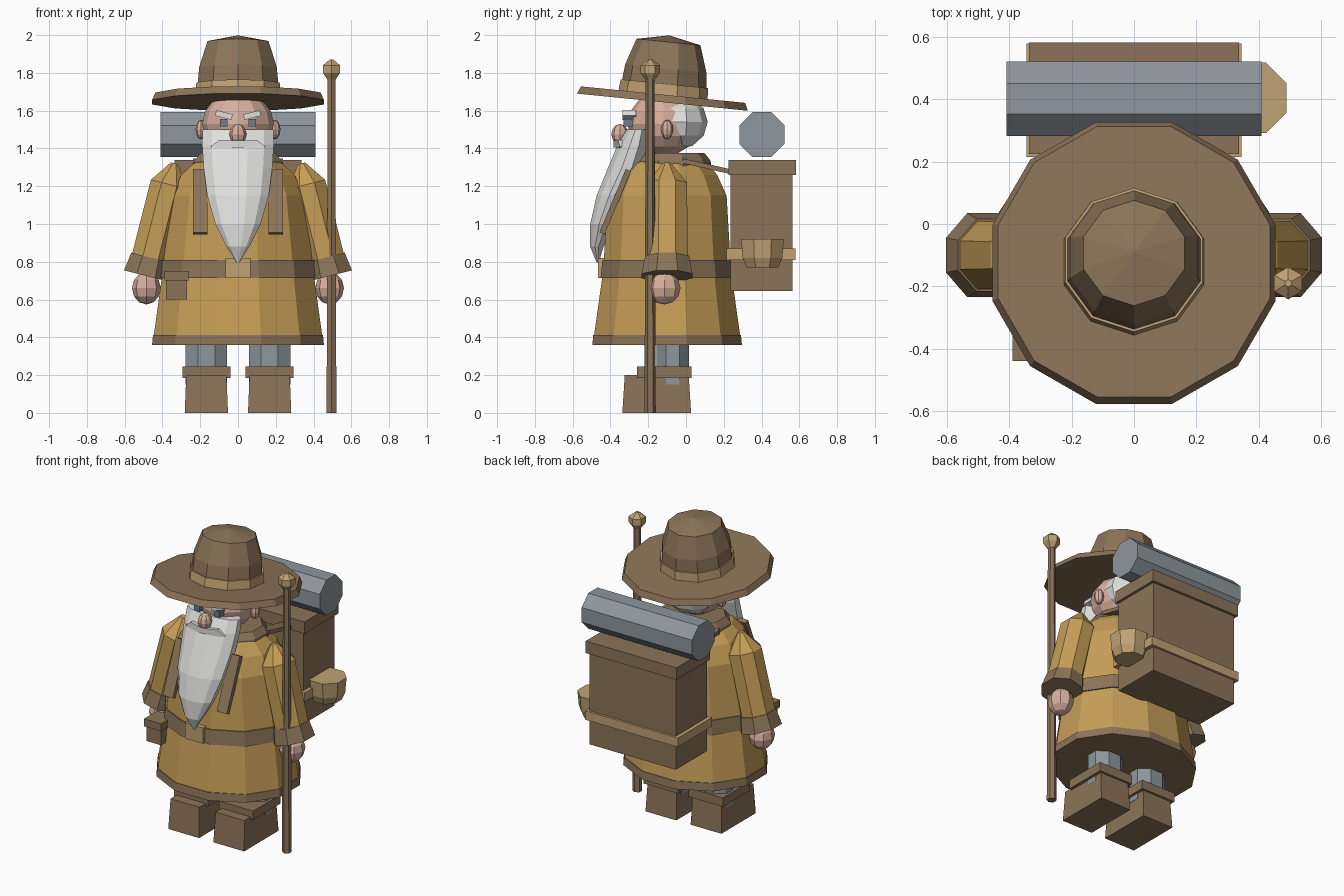
import bpy, bmesh, math
from mathutils import Vector

cube = bpy.data.objects.get("Cube")
if cube:
    bpy.data.objects.remove(cube, do_unlink=True)


def material(name, r, g, b):
    m = bpy.data.materials.new(name)
    m.use_nodes = True
    col = (r, g, b, 1)
    m.diffuse_color = col
    m.node_tree.nodes["Principled BSDF"].inputs["Base Color"].default_value = col
    return m


BROWN = material("brown leather", .262, .175, .098)
OCHRE = material("ochre cloth", .56, .34, .095)
TAN = material("tan", .53, .36, .175)
SKIN = material("skin", .69, .43, .34)
WHITE = material("white hair", .74, .74, .73)
GREY = material("blue grey cloth", .27, .31, .34)
EYE = material("eye blue", .15, .21, .28)


def finish(name, bm, mat, loc=(0, 0, 0), rot=(0, 0, 0)):
    bmesh.ops.recalc_face_normals(bm, faces=bm.faces)
    me = bpy.data.meshes.new(name)
    bm.to_mesh(me)
    bm.free()
    me.materials.append(mat)
    ob = bpy.data.objects.new(name, me)
    ob.location, ob.rotation_euler = loc, rot
    bpy.context.collection.objects.link(ob)
    return ob


def loft(name, mat, n, rings, loc=(0, 0, 0), rot=(0, 0, 0), flat=True):
    """Stack of n-sided rings (z, rx, ry, y offset); flat puts a side on each axis."""
    bm = bmesh.new()
    k = 1 / math.cos(math.pi / n) if flat else 1
    start = math.pi / n if flat else math.pi / 2
    loops = []
    for z, rx, ry, *off in rings:
        yc = off[0] if off else 0
        angles = [start + i * math.tau / n for i in range(n)]
        loops.append([bm.verts.new((rx * k * math.cos(a), yc + ry * k * math.sin(a), z)) for a in angles])
    for a, b in zip(loops, loops[1:]):
        for i in range(n):
            j = (i + 1) % n
            bm.faces.new((a[i], a[j], b[j], b[i]))
    bm.faces.new(loops[0])
    bm.faces.new(loops[-1])
    return finish(name, bm, mat, loc, rot)


def box(name, mat, x, y, z, taper=1, rot=(0, 0, 0)):
    """Box from (min, max) ranges, top scaled by taper."""
    size = Vector((x[1] - x[0], y[1] - y[0], z[1] - z[0]))
    bm = bmesh.new()
    bmesh.ops.create_cube(bm, size=1)
    for v in bm.verts:
        if v.co.z > 0:
            v.co.x *= taper
            v.co.y *= taper
        v.co *= size
    return finish(name, bm, mat, (sum(x) / 2, sum(y) / 2, sum(z) / 2), rot)


def ball(name, mat, loc, radii, seg=8, rows=6):
    bm = bmesh.new()
    bmesh.ops.create_uvsphere(bm, u_segments=seg, v_segments=rows, radius=1)
    bmesh.ops.scale(bm, vec=radii, verts=bm.verts)
    return finish(name, bm, mat, loc)


def beam(name, mat, x, p, q, width, thick):
    """Flat strap between two (y, z) points."""
    dy, dz = q[0] - p[0], q[1] - p[1]
    h = math.hypot(dy, dz) / 2
    cy, cz = (p[0] + q[0]) / 2, (p[1] + q[1]) / 2
    return box(name, mat, (x - width / 2, x + width / 2), (cy - thick / 2, cy + thick / 2),
               (cz - h, cz + h), rot=(-math.atan2(dy, dz), 0, 0))


# Robe, hem, belt and collar
body = (0, -.1, 0)
loft("robe", OCHRE, 12, [(.40, .447, .388), (.72, .403, .343), (.81, .393, .335), (1.15, .35, .315),
                         (1.26, .30, .265), (1.32, .235, .215), (1.345, .17, .16)], body)
loft("hem", BROWN, 12, [(.36, .455, .396), (.412, .45, .391)], body)
loft("belt", BROWN, 12, [(.715, .412, .352), (.81, .402, .342)], body)
loft("collar", BROWN, 10, [(1.29, .235, .205), (1.335, .23, .20), (1.375, .2, .17)], (0, -.08, 0))
box("belt_buckle", TAN, (-.067, .067), (-.467, -.43), (.715, .82))
box("belt_pouch", BROWN, (-.38, -.27), (-.43, -.3), (.6, .72))
box("pouch_flap", BROWN, (-.39, -.262), (-.44, -.3), (.70, .75))

# Head and face
ball("head", SKIN, (0, -.12, 1.53), (.19, .19, .17), 12, 8)
ball("hair", WHITE, (0, -.045, 1.54), (.185, .16, .145), 10, 6)
ball("nose", SKIN, (0, -.35, 1.475), (.045, .045, .055), 8, 6)
loft("beard", WHITE, 12, [(.795, .006, .006, -.467), (.88, .06, .035, -.472), (1.0, .12, .065, -.442),
                          (1.15, .163, .09, -.383), (1.3, .182, .10, -.312), (1.42, .19, .09, -.272),
                          (1.5, .188, .065, -.25)])

# Moustache: one extruded outline
bm = bmesh.new()
half = [(0, 1.442), (.1, 1.445), (.145, 1.41), (.12, 1.402), (0, 1.405)]
outline = half + [(-x, z) for x, z in half[-2:0:-1]]
face = bm.faces.new([bm.verts.new((x, -.385 + abs(x) * .25, z)) for x, z in outline])
ext = bmesh.ops.extrude_face_region(bm, geom=[face])["geom"]
bmesh.ops.translate(bm, vec=(0, .06, 0), verts=[g for g in ext if isinstance(g, bmesh.types.BMVert)])
finish("moustache", bm, WHITE)

# Hat, all parts tilted together
hat = dict(loc=(0, -.125, 1.645), rot=(-.1, 0, 0))
loft("hat_brim", BROWN, 12, [(0, .455, .455), (.04, .437, .437)], **hat)
loft("hat_band", TAN, 10, [(.03, .238, .238), (.098, .232, .232)], flat=False, **hat)
loft("hat_crown", BROWN, 10, [(.03, .23, .23), (.18, .216, .216), (.32, .17, .17), (.355, .002, .002)],
     flat=False, **hat)

# Mirrored parts
for s, side in ((1, "left"), (-1, "right")):
    def span(a, b):
        return tuple(sorted((a * s, b * s)))

    box(side + "_eye", EYE, span(.055, .095), (-.33, -.27), (1.515, 1.555))
    box(side + "_eyebrow", WHITE, span(.03, .12), (-.335, -.265), (1.562, 1.592), rot=(0, .25 * -s, 0))
    ball(side + "_ear", SKIN, (.195 * s, -.1, 1.5), (.03, .032, .052), 8, 6)

    arm = dict(loc=(.487 * s, -.1, .725), rot=(0, -.248 * s, 0))
    loft(side + "_sleeve", OCHRE, 8, [(.05, .1, .11), (.1, .1, .11), (.5, .1, .105), (.615, .02, .02)], **arm)
    loft(side + "_cuff", BROWN, 8, [(0, .12, .135), (.1, .106, .116)], **arm)
    ball(side + "_hand", SKIN, (.485 * s, -.115, .66), (.076, .086, .086), 8, 6)

    loft(side + "_leg", GREY, 8, [(.15, .11, .085), (.42, .11, .085)], (.167 * s, -.07, 0))
    box(side + "_boot", BROWN, span(.053, .282), (-.337, .027), (0, .2), taper=.93)
    box(side + "_boot_cuff", BROWN, span(.04, .295), (-.26, .03), (.185, .245))

    beam(side + "_front_strap", BROWN, .2 * s, (-.445, .95), (-.305, 1.285), .075, .03)
    beam(side + "_shoulder_strap", BROWN, .2 * s, (-.02, 1.335), (.245, 1.275), .075, .025)

# Backpack with lid, strap, cup and bedroll
box("backpack", BROWN, (-.32, .32), (.235, .565), (.645, 1.27))
box("backpack_lid", BROWN, (-.337, .337), (.225, .582), (1.26, 1.34))
box("backpack_band", TAN, (-.345, .345), (.215, .58), (.81, .87))
loft("cup", TAN, 8, [(.77, .085, .085), (.82, .105, .105), (.92, .113, .113)], (.377, .405, 0))
loft("bedroll", GREY, 8, [(-.41, .119, .119), (.41, .119, .119)], (0, .402, 1.473), (0, math.pi / 2, 0))

# Staff
loft("staff", BROWN, 6, [(0, .03, .03), (1.79, .023, .023)], (.495, -.19, 0), flat=False)
loft("staff_knob", TAN, 6, [(1.765, .025, .025), (1.8, .052, .052), (1.84, .052, .052), (1.87, .012, .012)],
     (.495, -.19, 0), flat=False)
